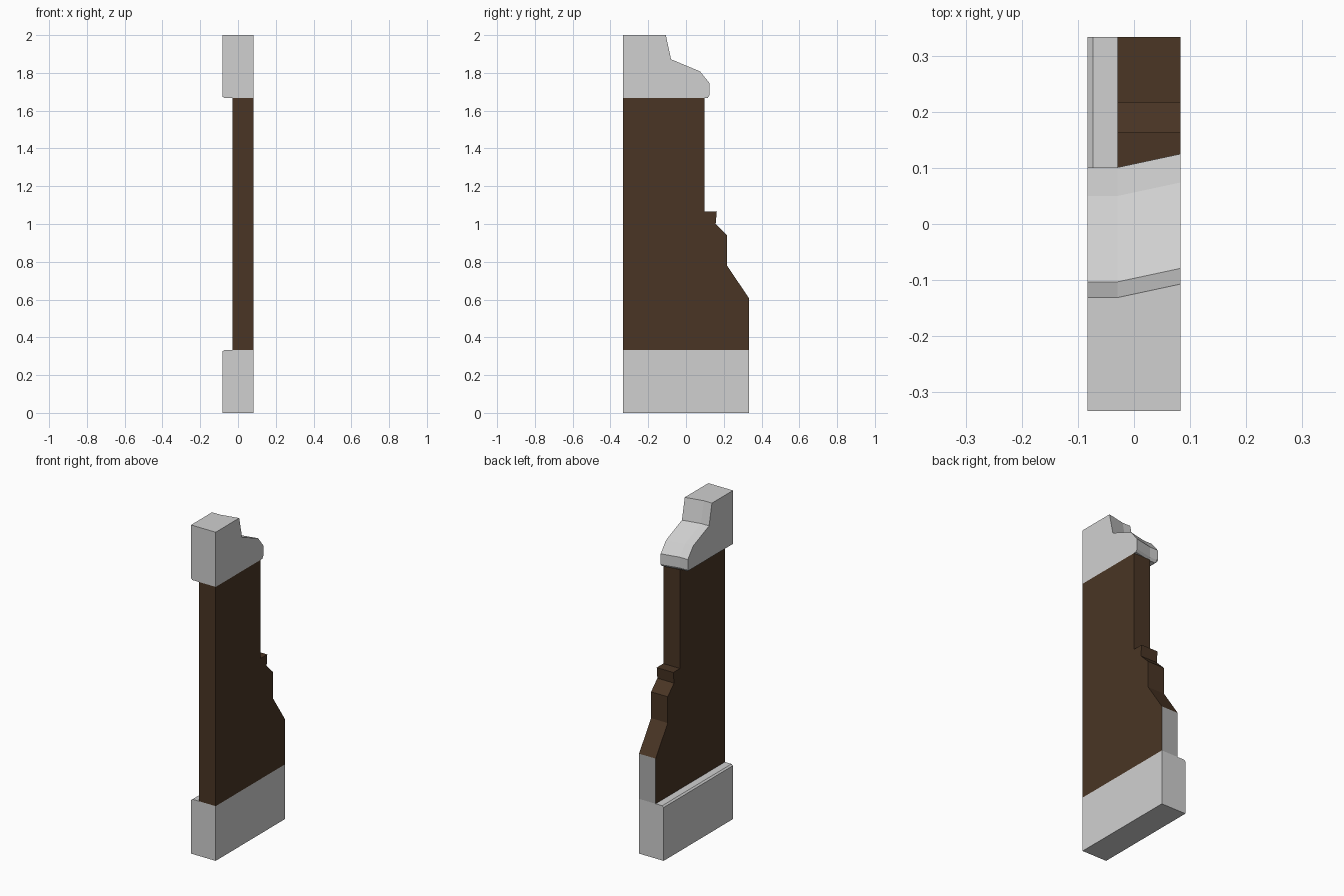
import bpy, bmesh

if "Cube" in bpy.data.objects:
    bpy.data.objects.remove(bpy.data.objects["Cube"])

X0, XP, X1 = -0.083, -0.029, 0.083   # outer face, panel face, flush back face
Y0, Y1 = -0.333, 0.333


def material(name, rgb):
    m = bpy.data.materials.new(name)
    m.diffuse_color = (*rgb, 1)
    m.use_nodes = True
    m.node_tree.nodes["Principled BSDF"].inputs["Base Color"].default_value = m.diffuse_color
    return m


stone = material("light grey stone", (0.63, 0.63, 0.63))
edge = material("mid grey edge", (0.42, 0.42, 0.42))
brown = material("dark brown panel", (0.068, 0.036, 0.018))


def loft(name, sections, mats):
    """Skin a solid through matching closed sections of 3D points."""
    bm = bmesh.new()
    rings = [[bm.verts.new(p) for p in s] for s in sections]
    n = len(rings[0])
    for a, b in zip(rings, rings[1:]):
        for i in range(n):
            j = (i + 1) % n
            bm.faces.new((a[i], a[j], b[j], b[i]))
    bm.faces.new(rings[0])
    bm.faces.new(rings[-1])
    bmesh.ops.recalc_face_normals(bm, faces=bm.faces)
    me = bpy.data.meshes.new(name)
    bm.to_mesh(me)
    bm.free()
    for m in mats:
        me.materials.append(m)
    ob = bpy.data.objects.new(name, me)
    bpy.context.collection.objects.link(ob)
    return ob


# Base plinth with a small chamfer along its outer top edge
base = [(X0, 0), (X1, 0), (X1, 0.333), (-0.073, 0.333), (X0, 0.325)]
loft("base_plinth", [[(x, y, z) for x, z in base] for y in (Y0, Y1)], [stone])

# Stepped panel
panel = [(Y0, 0.333), (Y1, 0.333), (Y1, 0.608), (0.217, 0.78), (0.217, 0.94),
         (0.157, 1.0), (0.163, 1.067), (0.099, 1.067), (0.099, 1.667), (Y0, 1.667)]
ob = loft("stepped_panel", [[(x, y, z) for y, z in panel] for x in (XP, X1)], [brown, edge])
for f in ob.data.polygons:           # lower end face is grey
    if f.normal.y > 0.99 and f.center.y > 0.33:
        f.material_index = 1

# Cap: sloped profile, swept back at an angle beyond the panel face
cap = [(-0.107, 2.0), (-0.079, 1.872), (0.074, 1.808), (0.125, 1.745),
       (0.125, 1.682), (0.115, 1.667)]


def cap_section(x, shift, floor):
    pts = [(Y0, 2.0)] + [(y - shift, z) for y, z in cap] + [(Y0, 1.667)]
    return [(x, y, max(z, floor)) for y, z in pts]


loft("cap", [cap_section(X0, 0.024, 1.675), cap_section(-0.073, 0.024, 1.667),
             cap_section(XP, 0.024, 1.667), cap_section(X1, 0, 1.667)], [stone])
